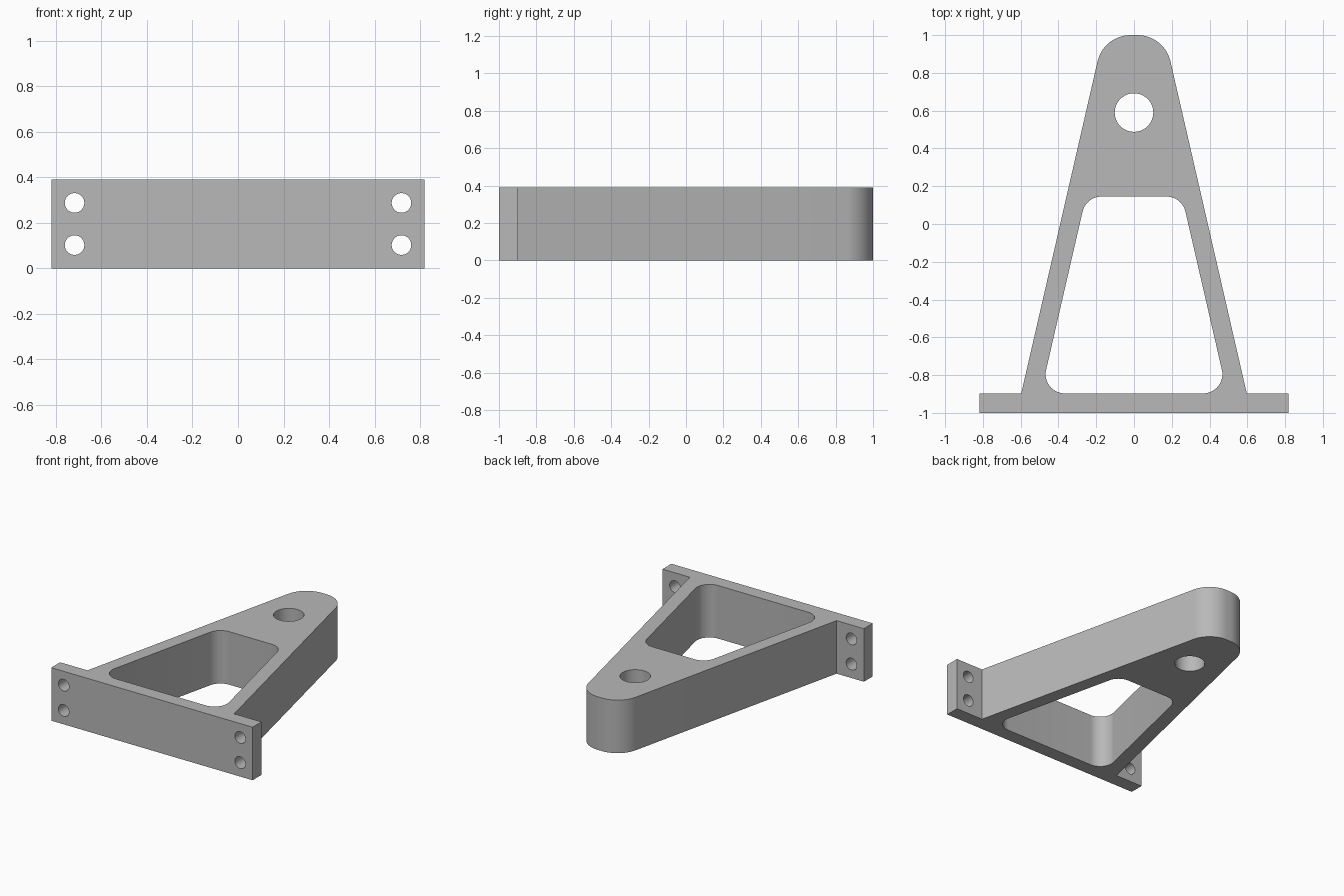
import bpy, bmesh, math
from mathutils import Vector, Matrix

default = bpy.data.objects.get("Cube")
if default:
    bpy.data.objects.remove(default, do_unlink=True)

HEIGHT = 0.39
FLANGE_Y = -0.897   # back face of the mounting flange

grey = bpy.data.materials.new("plain grey")
grey.use_nodes = True
colour = (0.48, 0.48, 0.48, 1)
grey.diffuse_color = colour
grey.node_tree.nodes["Principled BSDF"].inputs["Base Color"].default_value = colour


def rounded(corners, steps=16):
    """Outline from (x, y, radius) corners, with an arc at each rounded one."""
    pts = []
    for i, (x, y, r) in enumerate(corners):
        p = Vector((x, y))
        if r == 0:
            pts.append(p)
            continue
        a = (Vector(corners[i - 1][:2]) - p).normalized()
        b = (Vector(corners[(i + 1) % len(corners)][:2]) - p).normalized()
        half = a.angle(b) / 2
        centre = p + (a + b).normalized() * r / math.sin(half)
        start = p + a * r / math.tan(half) - centre
        end = p + b * r / math.tan(half) - centre
        turn = math.pi - 2 * half
        for k in range(steps + 1):
            t = k / steps
            pts.append(centre + (start * math.sin((1 - t) * turn)
                                 + end * math.sin(t * turn)) / math.sin(turn))
    return pts


def mirrored(half):
    """Complete a right-hand half outline with its left-hand mirror."""
    return half + [(-x, y, r) for x, y, r in reversed(half)]


def make_object(name, bm):
    bmesh.ops.recalc_face_normals(bm, faces=bm.faces)
    mesh = bpy.data.meshes.new(name)
    bm.to_mesh(mesh)
    bm.free()
    mesh.materials.append(grey)
    obj = bpy.data.objects.new(name, mesh)
    bpy.context.collection.objects.link(obj)
    return obj


def prism(name, outline, z0, z1):
    bm = bmesh.new()
    face = bm.faces.new([bm.verts.new((p.x, p.y, z0)) for p in outline])
    top = bmesh.ops.extrude_face_region(bm, geom=[face])["geom"]
    bmesh.ops.translate(bm, vec=(0, 0, z1 - z0),
                        verts=[v for v in top if isinstance(v, bmesh.types.BMVert)])
    return make_object(name, bm)


def drill(name, radius, depth, centre, axis="Z", sides=48):
    bm = bmesh.new()
    turn = Matrix.Rotation(math.pi / 2, 4, "X") if axis == "Y" else Matrix()
    bmesh.ops.create_cone(bm, cap_ends=True, segments=sides, radius1=radius,
                          radius2=radius, depth=depth,
                          matrix=Matrix.Translation(centre) @ turn)
    return make_object(name, bm)


# Tapered frame and mounting flange in one outline
bracket = prism("bracket", rounded(mirrored([
    (0.819, -1, 0), (0.819, FLANGE_Y, 0), (0.597, FLANGE_Y, 0),
    (0.161, 1, 0.18)])), 0, HEIGHT)

# Window, pivot hole and four flange bolt holes
cutters = [
    prism("window_cutter", rounded(mirrored([
        (0.494, FLANGE_Y, 0.102), (0.254, 0.145, 0.102)])), -0.1, HEIGHT + 0.1),
    drill("pivot_cutter", 0.102, 1, (0, 0.59, HEIGHT / 2), sides=64),
]
for x in (-0.718, 0.718):
    for dz in (-0.0925, 0.0925):
        cutters.append(drill("bolt_cutter", 0.043, 0.3, (x, -0.95, HEIGHT / 2 + dz), "Y"))

for cutter in cutters:
    cutter.hide_render = True
    cut = bracket.modifiers.new(cutter.name, "BOOLEAN")
    cut.operation = "DIFFERENCE"
    cut.solver = "EXACT"
    cut.object = cutter

# Bake the cuts and drop the cutters
bpy.context.view_layer.update()
graph = bpy.context.evaluated_depsgraph_get()
baked = bpy.data.meshes.new_from_object(bracket.evaluated_get(graph))
bracket.modifiers.clear()
bracket.data = baked
for cutter in cutters:
    bpy.data.objects.remove(cutter, do_unlink=True)

# Smooth arcs, crisp edges
bpy.ops.object.select_all(action="DESELECT")
bracket.select_set(True)
bpy.context.view_layer.objects.active = bracket
bpy.ops.object.shade_smooth_by_angle(angle=math.radians(30))
